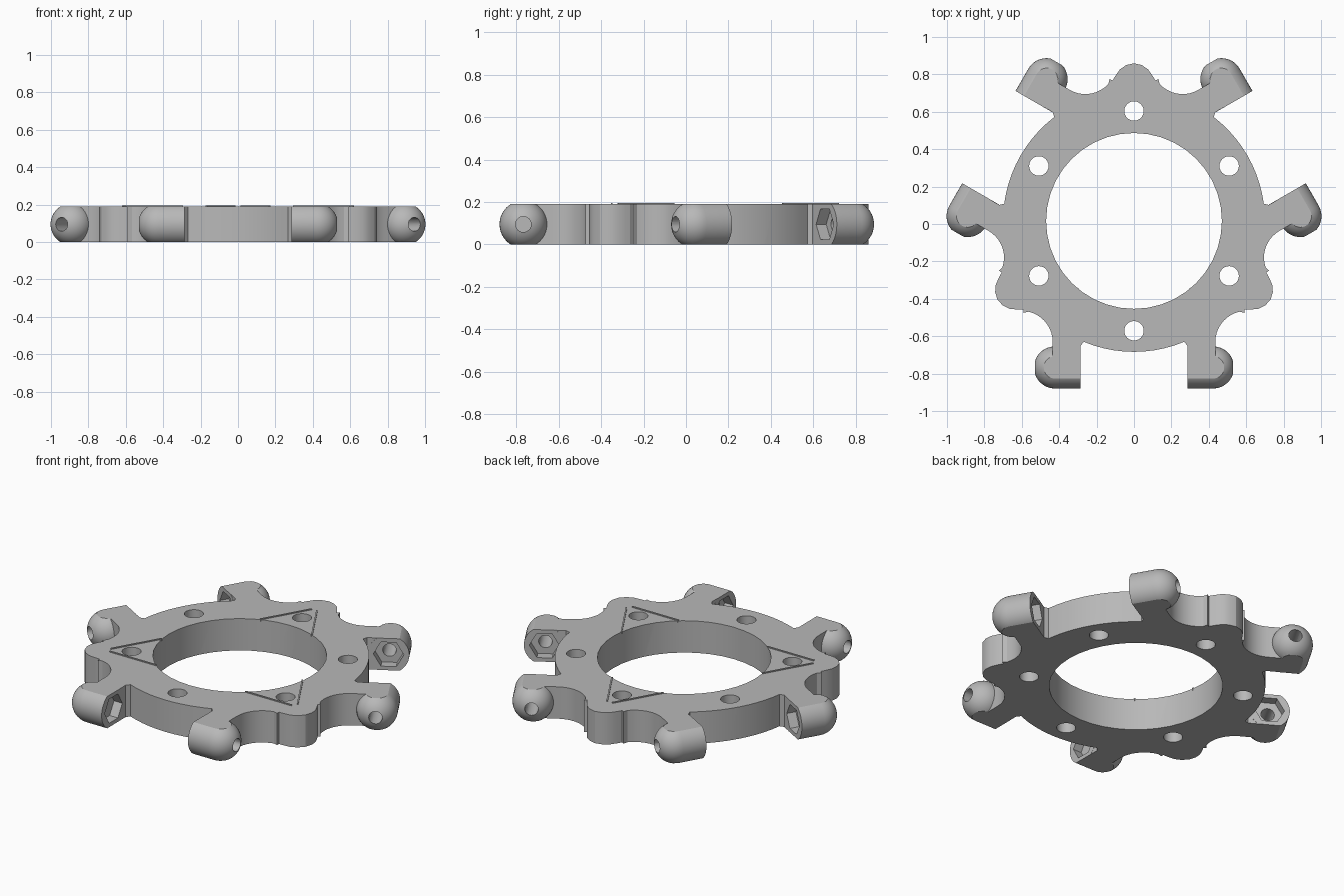
import bpy, bmesh
from math import sin, cos, radians, pi
from mathutils import Matrix, Vector

if "Cube" in bpy.data.objects:
    bpy.data.objects.remove(bpy.data.objects["Cube"], do_unlink=True)

CENTRE_Y = 0.0165            # ring centre
HEIGHT = 0.19
ARM_X, ARM_Y = 0.285, -0.7835  # flat end and axis of an arm knob
KNOB_R, BALL_X = 0.1125, 0.4225

grey = bpy.data.materials.new("plain grey")
grey.use_nodes = True
grey.diffuse_color = (0.48, 0.48, 0.48, 1)
grey.node_tree.nodes["Principled BSDF"].inputs["Base Color"].default_value = grey.diffuse_color


def rot(deg):
    return Matrix.Rotation(radians(deg), 4, 'Z')


def arc(cx, cy, r, a0, a1, n):
    steps = [radians(a0 + (a1 - a0) * i / n) for i in range(n + 1)]
    return [(cx + r * cos(a), cy + r * sin(a)) for a in steps]


def finish(name, bm):
    bmesh.ops.recalc_face_normals(bm, faces=bm.faces)
    mesh = bpy.data.meshes.new(name)
    bm.to_mesh(mesh)
    bm.free()
    mesh.materials.append(grey)
    obj = bpy.data.objects.new(name, mesh)
    obj.location.y = CENTRE_Y
    bpy.context.collection.objects.link(obj)
    return obj


def six_copies(name, build):
    """Repeat a part on both sides of each of the three sectors."""
    bm = bmesh.new()
    for turn in (0, 120, 240):
        for side in (1, -1):
            part = bmesh.new()
            build(part)
            part.transform(rot(turn) @ Matrix.Diagonal((side, 1, 1, 1)))
            bmesh.ops.recalc_face_normals(part, faces=part.faces)
            mesh = bpy.data.meshes.new("part")
            part.to_mesh(mesh)
            part.free()
            bm.from_mesh(mesh)
            bpy.data.meshes.remove(mesh)
    return finish(name, bm)


def rod(bm, x0, x1, radius, sides, turn=0):
    """Prism along x on the knob axis."""
    place = Matrix.Translation(((x0 + x1) / 2, ARM_Y, HEIGHT / 2))
    spin = Matrix.Rotation(turn, 4, 'X') @ Matrix.Rotation(pi / 2, 4, 'Y')
    bmesh.ops.create_cone(bm, cap_ends=True, segments=sides, radius1=radius,
                          radius2=radius, depth=x1 - x0, matrix=place @ spin)


def knob(bm):
    profile = [(ARM_X, 0), (ARM_X, KNOB_R)]
    profile += arc(BALL_X, 0, KNOB_R, 90, 0, 10)
    verts = [bm.verts.new((x, ARM_Y + r, HEIGHT / 2)) for x, r in profile]
    edges = [bm.edges.new(pair) for pair in zip(verts, verts[1:])]
    bmesh.ops.spin(bm, geom=verts + edges, cent=(0, ARM_Y, HEIGHT / 2), axis=(1, 0, 0),
                   angle=2 * pi, steps=40, use_duplicate=False)
    bmesh.ops.remove_doubles(bm, verts=bm.verts, dist=0.0001)


def pocket(bm):
    # six-sided recess with flats above and below
    rod(bm, ARM_X - 0.04, ARM_X + 0.055, 0.083, 6)
    tops = [v.co.z for v in bm.verts]
    if max(tops) > HEIGHT / 2 + 0.08:
        bmesh.ops.rotate(bm, verts=bm.verts, cent=(0, ARM_Y, HEIGHT / 2),
                         matrix=Matrix.Rotation(pi / 6, 3, 'X'))


def ridge(bm):
    size = Matrix.Diagonal((0.305, 0.008, 0.016, 1))
    bmesh.ops.create_cube(bm, size=1, matrix=Matrix.Translation((0.4475, -0.3665, 0.188)) @ size)


def combine(obj, other, operation):
    mod = obj.modifiers.new(operation, 'BOOLEAN')
    mod.operation, mod.solver, mod.object = operation, 'EXACT', other
    other.hide_render = True
    bpy.context.view_layer.update()
    graph = bpy.context.evaluated_depsgraph_get()
    mesh = bpy.data.meshes.new_from_object(obj.evaluated_get(graph))
    obj.modifiers.clear()
    obj.data = mesh
    bpy.data.objects.remove(other, do_unlink=True)


# outline of half a sector: ring edge, arm, scallop, rounded lobe
half = arc(0, 0, 0.7, -90, -67.5, 5)
half += [(0.286, -0.667), (0.286, ARM_Y), (0.435, ARM_Y)]
half += arc(0.6, -0.6465, 0.165, 180, 102, 9)
lobe = [(0.13, 0.758), (0.115, 0.75), (0.1, 0.775), (0.075, 0.81), (0.042, 0.833), (0, 0.843)]
half += [tuple((rot(-120) @ Vector((x, y, 0))).xy) for x, y in lobe]
sector = [(-x, y) for x, y in reversed(half)] + half[1:-1]
outline = [tuple((rot(t) @ Vector((x, y, 0))).xy) for t in (0, 120, 240) for x, y in sector]

# ring opening and six bolt holes
loops = [outline, arc(0, 0, 0.47, 0, 360, 40)[:-1]]
for k in range(6):
    a = radians(90 + 60 * k)
    loops.append(arc(0.5875 * cos(a), 0.5875 * sin(a), 0.052, 0, 360, 24)[:-1])

# plate, made over-tall and trimmed after the knobs join it
bm = bmesh.new()
edges = []
for loop in loops:
    verts = [bm.verts.new((x, y, -0.05)) for x, y in loop]
    edges += [bm.edges.new((verts[i - 1], verts[i])) for i in range(len(verts))]
bmesh.ops.triangle_fill(bm, edges=edges, use_beauty=True, use_dissolve=False)
raised = bmesh.ops.extrude_face_region(bm, geom=bm.faces[:])["geom"]
bmesh.ops.translate(bm, vec=(0, 0, 0.3),
                    verts=[g for g in raised if isinstance(g, bmesh.types.BMVert)])
plate = finish("mounting_ring", bm)

combine(plate, six_copies("knobs", knob), 'UNION')
bm = bmesh.new()
bmesh.ops.create_cube(bm, size=1, matrix=Matrix.Translation((0, 0, HEIGHT / 2))
                      @ Matrix.Diagonal((3, 3, HEIGHT, 1)))
combine(plate, finish("trim_slab", bm), 'INTERSECT')
combine(plate, six_copies("bores", lambda b: rod(b, 0.2, 0.6, 0.037, 24)), 'DIFFERENCE')
combine(plate, six_copies("nut_pockets", pocket), 'DIFFERENCE')

# thin raised marking lines
six_copies("marking_ridges", ridge)

bpy.ops.object.select_all(action='DESELECT')
plate.select_set(True)
bpy.context.view_layer.objects.active = plate
bpy.ops.object.shade_smooth_by_angle(angle=radians(25))
